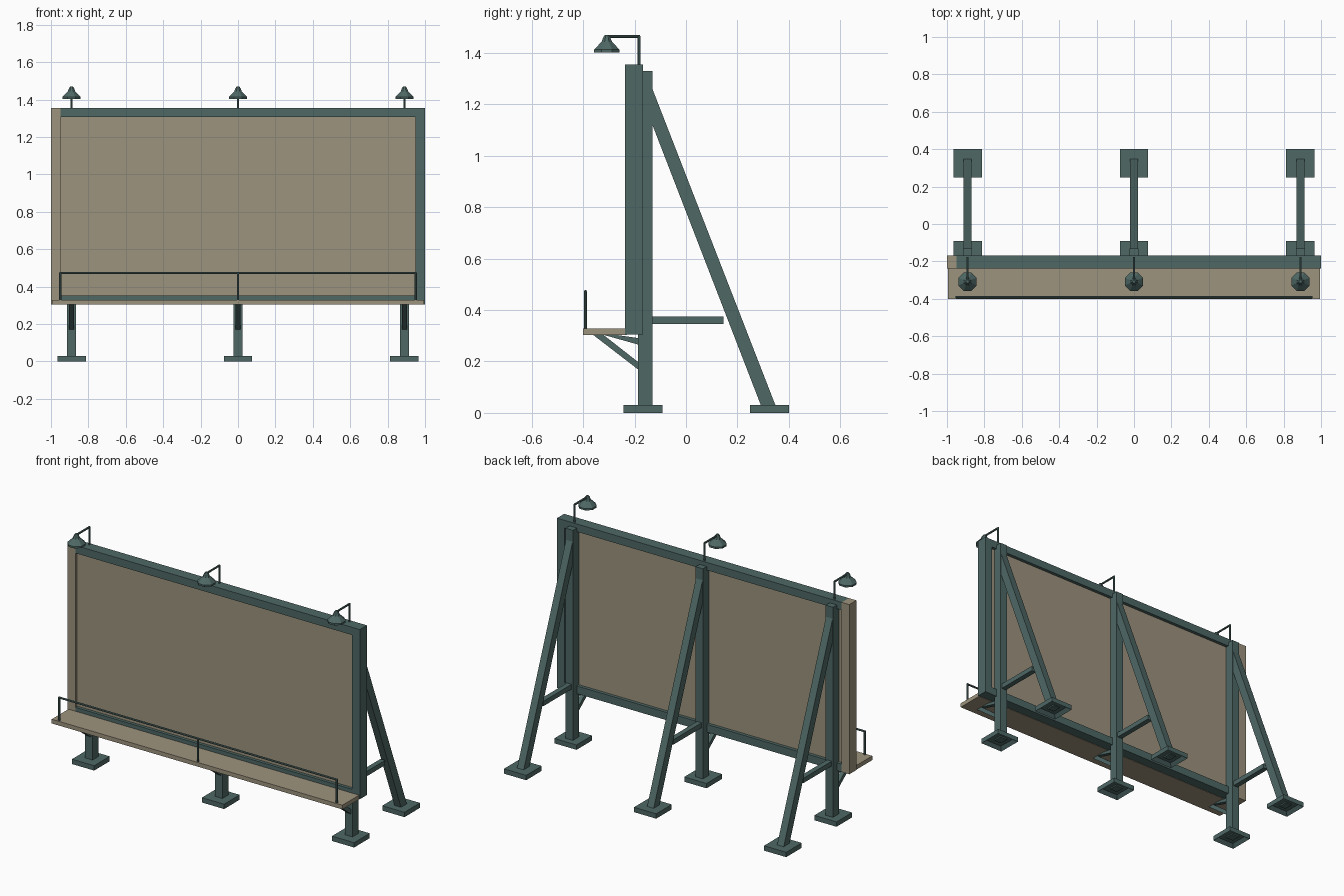
import bpy, bmesh, math
from mathutils import Vector, Matrix

if "Cube" in bpy.data.objects:
    bpy.data.objects.remove(bpy.data.objects["Cube"])


def material(name, rgb):
    m = bpy.data.materials.new(name)
    m.diffuse_color = (*rgb, 1)
    m.use_nodes = True
    m.node_tree.nodes["Principled BSDF"].inputs["Base Color"].default_value = m.diffuse_color
    return m


TEAL = material("teal painted steel", (0.077, 0.140, 0.131))
TAN = material("tan board", (0.340, 0.295, 0.210))


def finish(name, bm, mat):
    bmesh.ops.recalc_face_normals(bm, faces=bm.faces)
    me = bpy.data.meshes.new(name)
    bm.to_mesh(me)
    bm.free()
    me.materials.append(mat)
    ob = bpy.data.objects.new(name, me)
    bpy.context.collection.objects.link(ob)
    return ob


def box(name, x, y, z, mat):
    """Box from (min, max) ranges."""
    bm = bmesh.new()
    bmesh.ops.create_cube(bm, size=1)
    for v in bm.verts:
        v.co = [r[0] + (c + 0.5) * (r[1] - r[0]) for c, r in zip(v.co, (x, y, z))]
    return finish(name, bm, mat)


def side_prism(name, x, half, pts, mat):
    """Extrude a (y, z) outline along x."""
    bm = bmesh.new()
    f = bm.faces.new([bm.verts.new((x - half, y, z)) for y, z in pts])
    r = bmesh.ops.extrude_face_region(bm, geom=[f])
    for v in r["geom"]:
        if isinstance(v, bmesh.types.BMVert):
            v.co.x += 2 * half
    return finish(name, bm, mat)


def rod(name, pts, r, mat, sides=8):
    """Thin round rod with a ball-less overlapping joint at each corner."""
    bm = bmesh.new()
    for a, b in zip(pts, pts[1:]):
        a, b = Vector(a), Vector(b)
        d = b - a
        rot = d.to_track_quat('Z', 'Y').to_matrix().to_4x4()
        bmesh.ops.create_cone(bm, cap_ends=True, segments=sides, radius1=r, radius2=r,
                              depth=d.length + r,
                              matrix=Matrix.Translation((a + b) / 2) @ rot)
    return finish(name, bm, mat)


def foot(name, x, y):
    """Base plate with a hollow underside."""
    bm = bmesh.new()
    bmesh.ops.create_cube(bm, size=1)
    for v in bm.verts:
        v.co = (x + v.co.x * 0.152, y + v.co.y * 0.152, 0.015 + v.co.z * 0.03)
    bm.normal_update()
    bottom = [f for f in bm.faces if f.normal.z < -0.9]
    bmesh.ops.inset_region(bm, faces=bottom, thickness=0.028)
    for v in bottom[0].verts:
        v.co.z += 0.02
    return finish(name, bm, TEAL)


def lathe(name, x, y, profile, sides, mat):
    bm = bmesh.new()
    rings = []
    for r, z in profile:
        rings.append([bm.verts.new((x + r * math.cos(math.tau * (i + 0.5) / sides),
                                    y + r * math.sin(math.tau * (i + 0.5) / sides), z))
                      for i in range(sides)])
    for a, b in zip(rings, rings[1:]):
        for i in range(sides):
            j = (i + 1) % sides
            bm.faces.new((a[i], a[j], b[j], b[i]))
    bm.faces.new(rings[0])
    bm.faces.new(rings[-1])
    return finish(name, bm, mat)


# Board and its frame (left stile is tan)
FY = (-0.237, -0.168)
box("board", (-0.955, 0.955), (-0.218, -0.188), (0.34, 1.32), TAN)
box("frame_left", (-1.0, -0.948), FY, (0.305, 1.355), TAN)
box("frame_right", (0.948, 1.0), FY, (0.305, 1.355), TEAL)
box("frame_top", (-0.948, 0.948), FY, (1.307, 1.355), TEAL)
box("frame_bottom", (-0.948, 0.948), FY, (0.305, 0.353), TEAL)

# Walkway and railing
box("walkway", (-0.995, 0.995), (-0.40, -0.23), (0.303, 0.329), TAN)
rod("railing", [(-0.95, -0.391, 0.32), (-0.95, -0.391, 0.472),
                (0.95, -0.391, 0.472), (0.95, -0.391, 0.32)], 0.006, TEAL)
rod("railing_middle_post", [(0, -0.391, 0.32), (0, -0.391, 0.472)], 0.006, TEAL)

# Supports and lamps, repeated three times
for side, x in (("left", -0.89), ("middle", 0.0), ("right", 0.89)):
    box(f"post_{side}", (x - 0.025, x + 0.025), (-0.187, -0.13), (0.012, 1.33), TEAL)
    foot(f"front_foot_{side}", x, -0.168)
    foot(f"back_foot_{side}", x, 0.324)
    side_prism(f"back_brace_{side}", x, 0.0225,
               [(0.298, 0.012), (0.356, 0.012), (0.343, 0.042),
                (-0.15, 1.31), (-0.15, 1.17)], TEAL)
    box(f"brace_tie_{side}", (x - 0.016, x + 0.016), (-0.135, 0.145), (0.345, 0.375), TEAL)
    # Walkway bracket
    side_prism(f"bracket_strut_{side}", x, 0.013,
               [(-0.362, 0.304), (-0.322, 0.304), (-0.18, 0.193), (-0.18, 0.164)], TEAL)
    side_prism(f"bracket_arm_{side}", x, 0.013,
               [(-0.33, 0.306), (-0.29, 0.306), (-0.18, 0.290), (-0.18, 0.264)], TEAL)
    # Lamp arm and shade
    rod(f"lamp_arm_{side}", [(x, -0.182, 1.34), (x, -0.182, 1.463), (x, -0.308, 1.463)],
        0.006, TEAL)
    lathe(f"lamp_shade_{side}", x, -0.308,
          [(0.012, 1.445), (0.046, 1.406), (0.053, 1.402), (0.053, 1.413), (0.022, 1.443),
           (0.015, 1.460), (0.008, 1.470)], 8, TEAL)
